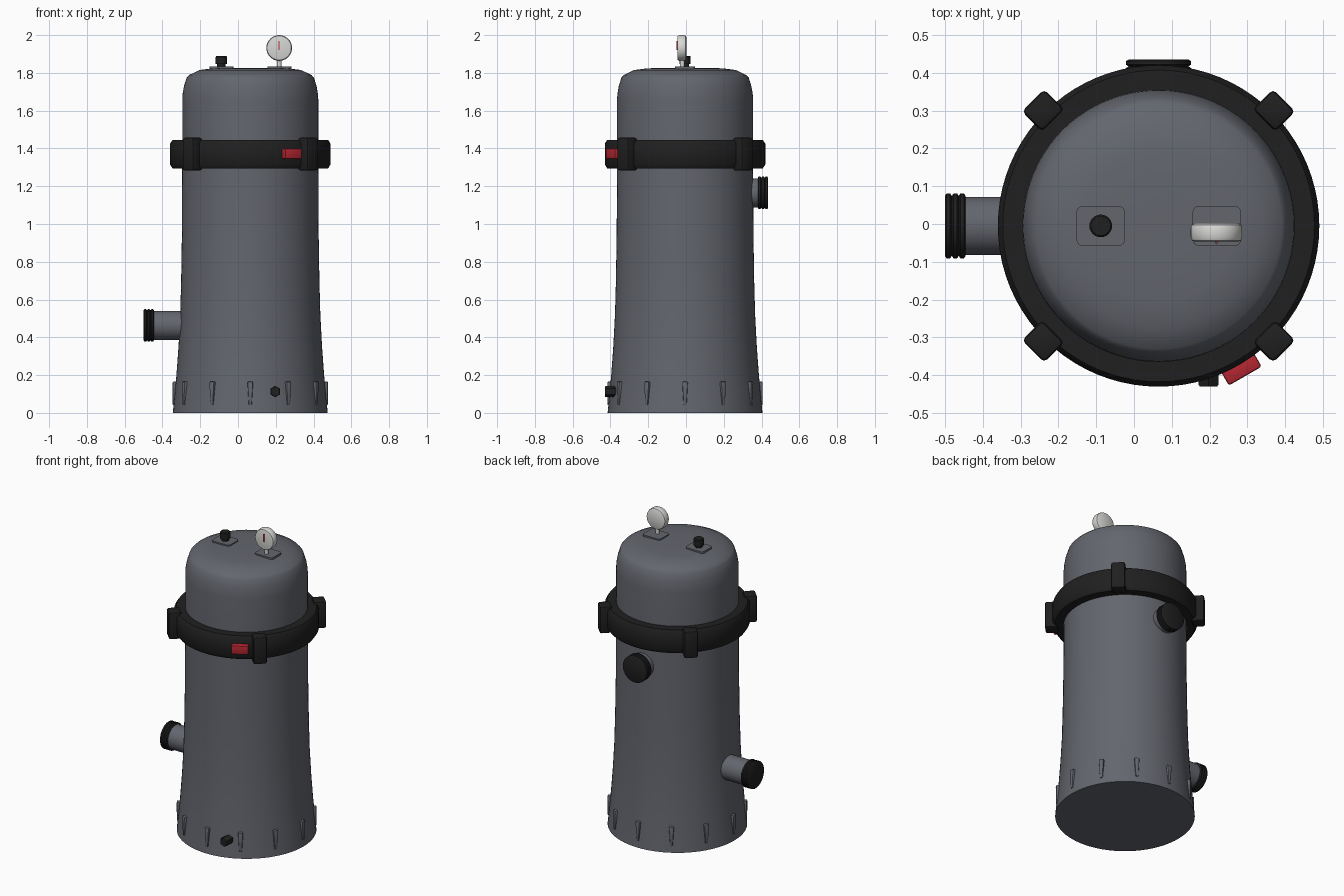
import bpy, bmesh, math
from mathutils import Matrix, Vector

if "Cube" in bpy.data.objects:
    bpy.data.objects.remove(bpy.data.objects["Cube"], do_unlink=True)

CX, CY = 0.065, -0.005      # axis of the tank


def material(name, color):
    m = bpy.data.materials.new(name)
    m.use_nodes = True
    m.diffuse_color = (*color, 1)
    bsdf = m.node_tree.nodes["Principled BSDF"]
    bsdf.inputs["Base Color"].default_value = (*color, 1)
    bsdf.inputs["Roughness"].default_value = 0.6
    return m


GREY = material("slate grey", (0.125, 0.133, 0.155))
BLACK = material("black rubber", (0.014, 0.014, 0.014))
RED = material("latch red", (0.46, 0.02, 0.03))
PALE = material("pale gauge", (0.68, 0.68, 0.66))


def finish(name, bm, mat, matrix, angle=35):
    bmesh.ops.recalc_face_normals(bm, faces=bm.faces)
    mesh = bpy.data.meshes.new(name)
    bm.to_mesh(mesh)
    bm.free()
    mesh.materials.append(mat)
    ob = bpy.data.objects.new(name, mesh)
    bpy.context.collection.objects.link(ob)
    ob.matrix_world = matrix
    bpy.ops.object.select_all(action="DESELECT")
    ob.select_set(True)
    bpy.context.view_layer.objects.active = ob
    bpy.ops.object.shade_smooth_by_angle(angle=math.radians(angle))
    return ob


def lathe(name, profile, mat, matrix, sides=64, closed=False):
    """Spin (radius, height) points around local z."""
    bm = bmesh.new()
    rings = []
    for r, h in profile:
        rings.append([bm.verts.new((r * math.cos(math.tau * i / sides),
                                    r * math.sin(math.tau * i / sides), h))
                      for i in range(sides)])
    pairs = list(zip(rings, rings[1:]))
    if closed:
        pairs.append((rings[-1], rings[0]))
    else:
        bm.faces.new(rings[0])
        bm.faces.new(rings[-1])
    for a, b in pairs:
        for i in range(sides):
            j = (i + 1) % sides
            bm.faces.new((a[i], a[j], b[j], b[i]))
    return finish(name, bm, mat, matrix)


def block(name, size, mat, matrix, bevel=0.01):
    bm = bmesh.new()
    bmesh.ops.create_cube(bm, size=1)
    bmesh.ops.scale(bm, vec=size, verts=bm.verts)
    if bevel:
        bmesh.ops.bevel(bm, geom=bm.edges[:], offset=bevel, segments=2,
                        profile=0.5, affect="EDGES")
    return finish(name, bm, mat, matrix)


def move(x, y, z):
    return Matrix.Translation((x, y, z))


def around(degrees, radius, z):
    """Local x points outward from the tank axis."""
    return (move(CX, CY, z) @ Matrix.Rotation(math.radians(degrees), 4, "Z")
            @ move(radius, 0, 0))


def facing(direction, x, y, z):
    """Local z points along the given direction."""
    return move(x, y, z) @ Vector(direction).to_track_quat("Z", "Y").to_matrix().to_4x4()


AXIS = move(CX, CY, 0)

# Tank shell with flared foot, and the domed lid
lathe("tank_body", [(0.41, 0), (0.402, 0.08), (0.391, 0.2), (0.38, 0.35),
                    (0.371, 0.52), (0.366, 0.7), (0.362, 0.95), (0.36, 1.37)], GREY, AXIS, 80)
lathe("lid", [(0.36, 1.37), (0.36, 1.66), (0.358, 1.69), (0.351, 1.73), (0.337, 1.775),
              (0.325, 1.788), (0.27, 1.815), (0.2, 1.824), (0.1, 1.827)], GREY, AXIS, 80)

# Clamp ring with four lugs and a latch
lathe("clamp_ring", [(0.35, 1.295), (0.412, 1.295), (0.425, 1.315),
                     (0.425, 1.425), (0.412, 1.445), (0.35, 1.445)], BLACK, AXIS, 80, True)
for n in range(4):
    block(f"clamp_lug_{n + 1}", (0.075, 0.083, 0.175), BLACK, around(45 + 90 * n, 0.432, 1.37), 0.012)
block("latch", (0.045, 0.1, 0.056), RED, around(-60, 0.436, 1.372), 0.006)

# Tapered ribs around the foot
for n in range(12):
    bm = bmesh.new()
    bmesh.ops.create_cube(bm, size=1)
    bmesh.ops.scale(bm, vec=(0.05, 0.03, 0.125), verts=bm.verts)
    for v in bm.verts:
        if v.co.z < 0:
            v.co.y *= 0.55
    bmesh.ops.bevel(bm, geom=bm.edges[:], offset=0.005, segments=2, profile=0.5, affect="EDGES")
    finish(f"foot_rib_{n + 1}", bm, GREY, around(30 * n, 0.386, 0.103))


# Ports: a grey pipe and a ridged black cap
def port(name, direction, origin, length, cap_length):
    frame = facing(direction, *origin)
    lathe(name + "_pipe", [(0.077, -0.1), (0.077, length - 0.02)], GREY, frame, 48)
    start = length - cap_length
    profile = [(0.072, start)]
    step = cap_length / 3
    for k in range(3):
        z = start + k * step
        profile += [(0.079, z), (0.086, z + step * 0.25),
                    (0.086, z + step * 0.75), (0.079, z + step)]
        if k < 2:
            profile.append((0.079, z + step * 1.01))
    lathe(name + "_cap", profile, BLACK, frame, 48)


port("side_port", (-1, 0, 0), (CX - 0.36, CY, 0.463), 0.205, 0.055)
port("back_port", (0, 1, 0), (CX, CY + 0.35, 1.165), 0.09, 0.055)

# Hexagonal drain plug
lathe("drain_plug", [(0.03, -0.07), (0.03, 0), (0.026, 0.005)], BLACK,
      facing((0, -1, 0), 0.197, -0.425, 0.113) @ Matrix.Rotation(math.pi / 2, 4, "Z"), 6)

# Pads on the lid
for name, x in (("valve_pad", -0.088), ("gauge_pad", 0.219)):
    bm = bmesh.new()
    bmesh.ops.create_cube(bm, size=1)
    bmesh.ops.scale(bm, vec=(0.128, 0.105, 0.04), verts=bm.verts)
    upright = [e for e in bm.edges if abs(e.verts[0].co.z - e.verts[1].co.z) > 0.01]
    bmesh.ops.bevel(bm, geom=upright, offset=0.016, segments=4, profile=0.5, affect="EDGES")
    finish(name, bm, GREY, move(x, CY, 1.814))

# Air valve knob
lathe("valve_knob", [(0.022, 1.83), (0.022, 1.846), (0.03, 1.848), (0.03, 1.885),
                     (0.026, 1.89)], BLACK, move(-0.088, CY, 0), 24)

# Pressure gauge
lathe("gauge_stem", [(0.012, 1.83), (0.012, 1.88)], PALE, move(0.218, -0.02, 0), 20)
lathe("gauge_case", [(0.058, 0), (0.065, 0.004), (0.068, 0.012), (0.068, 0.038),
                     (0.064, 0.046), (0.058, 0.048)], PALE,
      facing((0, -1, 0), 0.218, 0.002, 1.932), 48)
block("gauge_needle", (0.006, 0.006, 0.05), RED, move(0.218, -0.048, 1.945), 0)
